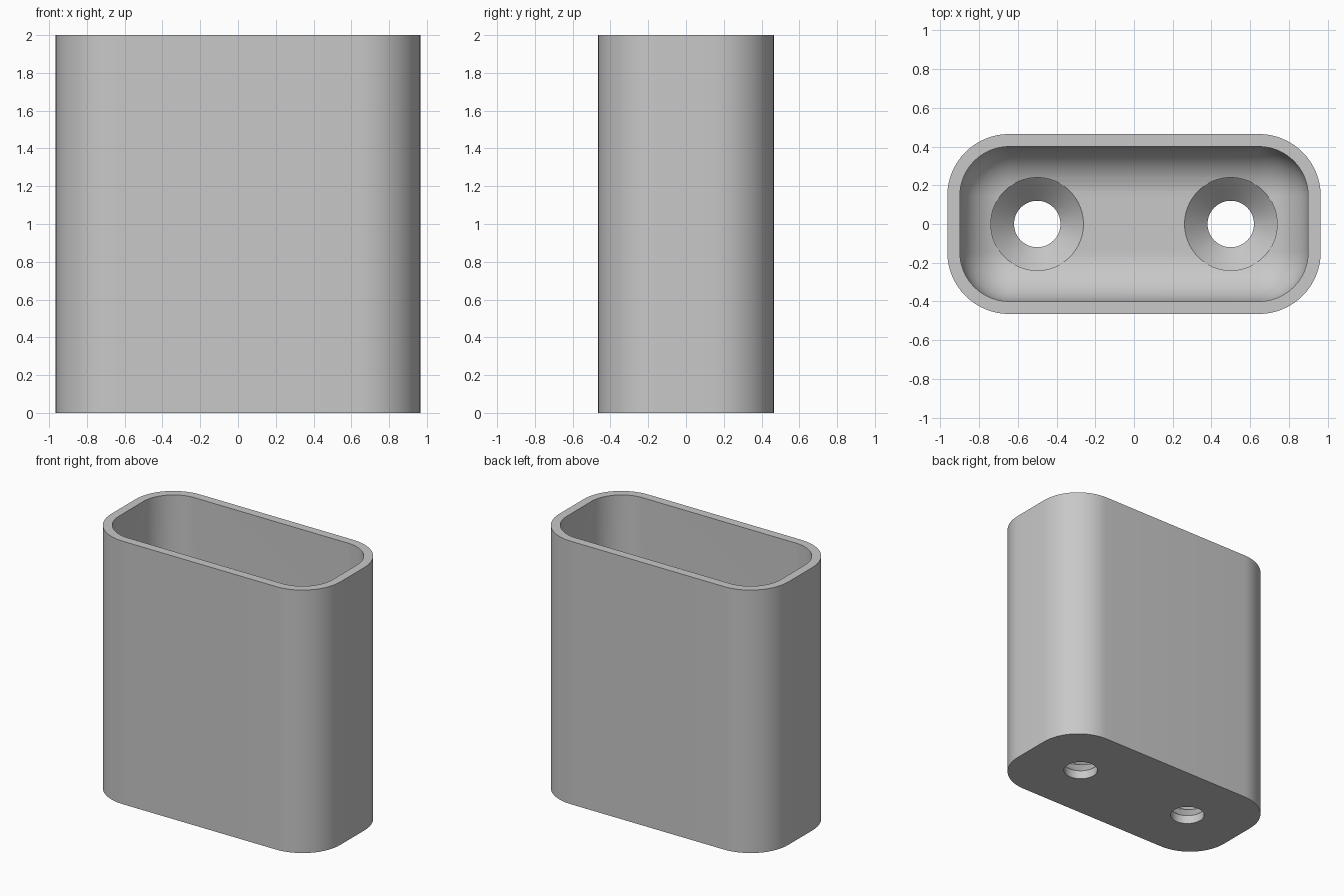
import bpy, bmesh, math

if "Cube" in bpy.data.objects:
    bpy.data.objects.remove(bpy.data.objects["Cube"], do_unlink=True)

HEIGHT = 2.0
CX, CY = 0.645, 0.145          # corner arc centres
R_OUT, R_IN = 0.32, 0.255      # outer and inner corner radii
FLOOR, LIP = 0.185, 0.065      # floor height, straight part of screw hole
HOLE_R, SINK_R, HOLE_X = 0.12, 0.24, 0.5
ARC = 16

grey = bpy.data.materials.new("plain_grey")
grey.use_nodes = True
colour = (0.58, 0.58, 0.58, 1)
grey.diffuse_color = colour
grey.node_tree.nodes["Principled BSDF"].inputs["Base Color"].default_value = colour


def slot_ring(radius, z):
    """Rounded rectangle outline around the fixed corner centres."""
    points = []
    for i, (sx, sy) in enumerate(((1, 1), (-1, 1), (-1, -1), (1, -1))):
        for k in range(ARC + 1):
            a = (i + k / ARC) * math.pi / 2
            points.append((sx * CX + radius * math.cos(a),
                           sy * CY + radius * math.sin(a), z))
    return points


def circle_ring(radius, z, x, count=64):
    return [(x + radius * math.cos(2 * math.pi * k / count),
             radius * math.sin(2 * math.pi * k / count), z) for k in range(count)]


def loft(name, rings):
    """Skin a stack of rings and cap both ends."""
    bm = bmesh.new()
    loops = [[bm.verts.new(p) for p in ring] for ring in rings]
    for low, high in zip(loops, loops[1:]):
        for k in range(len(low)):
            n = (k + 1) % len(low)
            bm.faces.new((low[k], low[n], high[n], high[k]))
    bm.faces.new(loops[0][::-1])
    bm.faces.new(loops[-1])
    bmesh.ops.remove_doubles(bm, verts=bm.verts, dist=1e-5)
    bmesh.ops.recalc_face_normals(bm, faces=bm.faces)
    mesh = bpy.data.meshes.new(name)
    bm.to_mesh(mesh)
    bm.free()
    mesh.materials.append(grey)
    obj = bpy.data.objects.new(name, mesh)
    bpy.context.collection.objects.link(obj)
    return obj


# Hollow body: outer wall, rim, inner wall and rounded inner floor
rings = [slot_ring(R_OUT, 0), slot_ring(R_OUT, HEIGHT), slot_ring(R_IN, HEIGHT)]
for k in range(ARC + 1):
    a = k / ARC * math.pi / 2
    rings.append(slot_ring(R_IN * math.cos(a), FLOOR + R_IN * (1 - math.sin(a))))
body = loft("holder_body", rings)

# Two countersunk screw holes through the floor
bpy.context.view_layer.objects.active = body
for side in (-1, 1):
    profile = ((HOLE_R, -0.1), (HOLE_R, LIP), (SINK_R, FLOOR + 0.001), (SINK_R, 0.6))
    cutter = loft("screw_hole_cutter",
                  [circle_ring(r, z, side * HOLE_X) for r, z in profile])
    cutter.hide_render = True
    cut = body.modifiers.new("screw_hole", "BOOLEAN")
    cut.operation = "DIFFERENCE"
    cut.solver = "EXACT"
    cut.object = cutter
    bpy.ops.object.modifier_apply(modifier=cut.name)
    bpy.data.objects.remove(cutter, do_unlink=True)

# Smooth curved walls, crisp rims
bpy.ops.object.select_all(action="DESELECT")
body.select_set(True)
bpy.ops.object.shade_smooth_by_angle(angle=math.radians(30))
